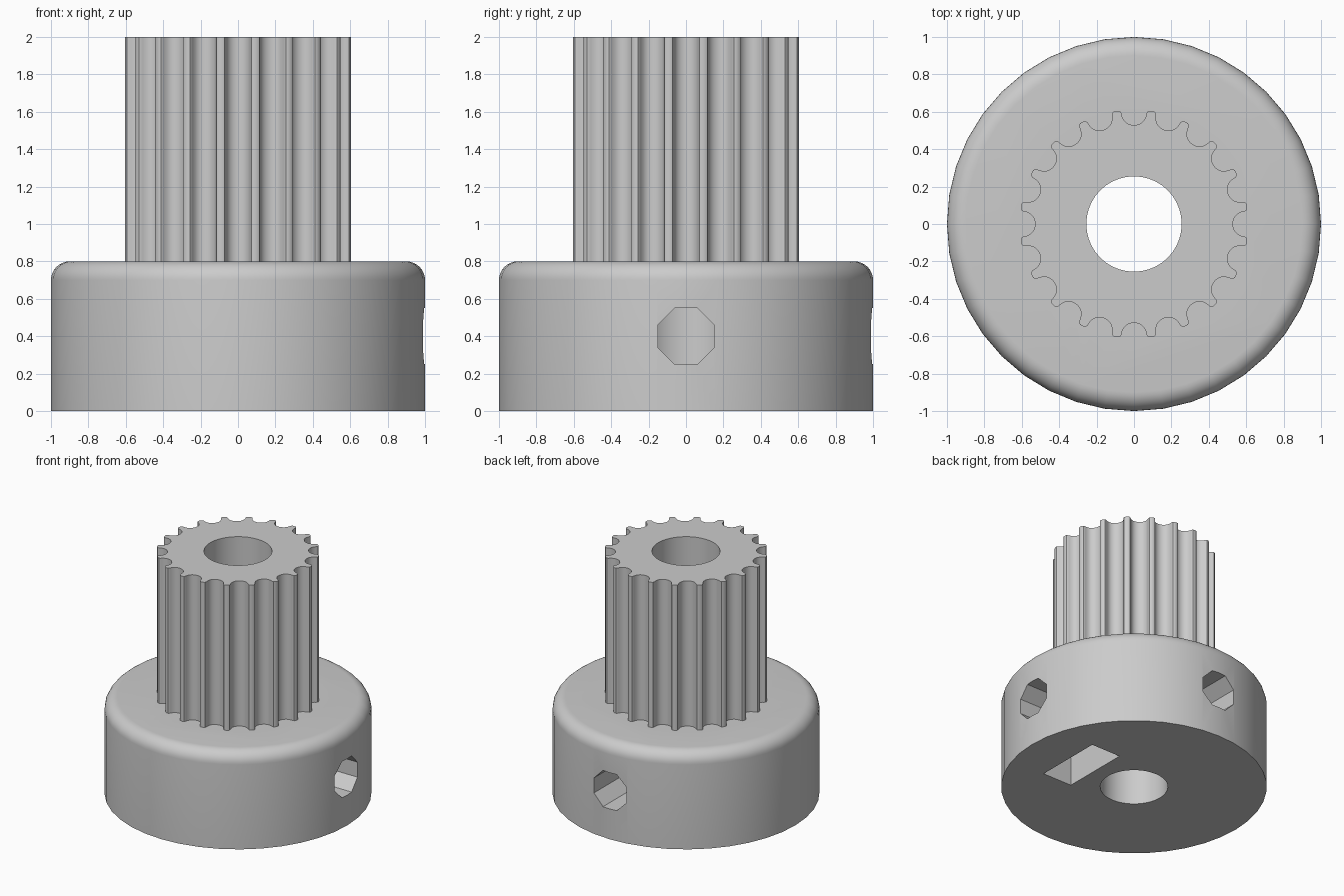
import bpy, bmesh
from math import pi, sin, cos, tau
from mathutils import Matrix, Vector

if "Cube" in bpy.data.objects:
    bpy.data.objects.remove(bpy.data.objects["Cube"], do_unlink=True)

grey = bpy.data.materials.new("plain_grey")
grey.use_nodes = True
colour = (0.6, 0.6, 0.6, 1)
grey.diffuse_color = colour
grey.node_tree.nodes["Principled BSDF"].inputs["Base Color"].default_value = colour


def finish(name, bm):
    bmesh.ops.recalc_face_normals(bm, faces=bm.faces)
    mesh = bpy.data.meshes.new(name)
    bm.to_mesh(mesh)
    bm.free()
    mesh.materials.append(grey)
    ob = bpy.data.objects.new(name, mesh)
    bpy.context.collection.objects.link(ob)
    return ob


def prism(name, outline, low, high, matrix=Matrix()):
    """Closed outline extruded along local z, then placed by matrix."""
    bm = bmesh.new()
    face = bm.faces.new([bm.verts.new((x, y, low)) for x, y in outline])
    top = bmesh.ops.extrude_face_region(bm, geom=[face])["geom"]
    moved = [v for v in top if isinstance(v, bmesh.types.BMVert)]
    bmesh.ops.translate(bm, verts=moved, vec=(0, 0, high - low))
    bm.transform(matrix)
    return finish(name, bm)


def ring(radius, count, offset=0.0):
    return [(radius * cos(offset + tau * i / count),
             radius * sin(offset + tau * i / count)) for i in range(count)]


def combine(target, tool, operation):
    mod = target.modifiers.new(operation, 'BOOLEAN')
    mod.operation, mod.solver, mod.object = operation, 'EXACT', tool
    bpy.context.view_layer.objects.active = target
    bpy.ops.object.modifier_apply(modifier=mod.name)
    bpy.data.objects.remove(tool, do_unlink=True)


# Flange: drum with a rounded upper rim
SIDES, FILLET, HEIGHT = 40, 0.1, 0.8
levels = [(1, 0)] + [(1 - FILLET + FILLET * cos(a), HEIGHT - FILLET + FILLET * sin(a))
                     for a in (pi / 2 * i / 8 for i in range(9))]
bm = bmesh.new()
rows = [[bm.verts.new((x, y, z)) for x, y in ring(r, SIDES)] for r, z in levels]
for a, b in zip(rows, rows[1:]):
    for i in range(SIDES):
        j = (i + 1) % SIDES
        bm.faces.new((a[i], a[j], b[j], b[i]))
bm.faces.new(rows[0])
bm.faces.new(rows[-1])
pulley = finish("toothed_pulley", bm)

# Toothed shaft: rounded grooves repeated around a cylinder
TEETH, RADIUS = 20, 0.611
half = [(.0847, 0), (.0735, .0037), (.0678, .013), (.0656, .0238), (.062, .0343),
        (.0572, .0444), (.0512, .054), (.0406, .0637), (.0282, .0707), (.0144, .075)]
groove = half + [(0, .0764)] + [(-x, d) for x, d in reversed(half)]
lip = (RADIUS ** 2 - half[0][0] ** 2) ** 0.5
outline = []
for t in range(TEETH):
    turn = Matrix.Rotation(tau * t / TEETH, 2)
    outline += [tuple(turn @ Vector((lip - d, -x))) for x, d in groove]
combine(pulley, prism("toothed_shaft", outline, 0.6, 2.0), 'UNION')

# Axle bore
combine(pulley, prism("bore_cutter", ring(0.255, SIDES), -0.2, 2.2), 'DIFFERENCE')

# Set screw holes and captive nut slots on the +x and +y sides
FLAT, MID = 0.285, 0.4
shoulder, peak = MID + FLAT * 0.577, MID + FLAT * 1.155
slot = [(-FLAT, -0.1), (FLAT, -0.1), (FLAT, shoulder), (0, peak), (-FLAT, shoulder)]
outward = Matrix(((0, 0, 1, 0), (1, 0, 0, 0), (0, 1, 0, 0), (0, 0, 0, 1)))
for angle in (0, pi / 2):
    side = Matrix.Rotation(angle, 4, 'Z') @ outward
    combine(pulley, prism("nut_cutter", slot, 0.382, 0.65, side), 'DIFFERENCE')
    screw = prism("screw_cutter", ring(0.162, 8, pi / 8), 0.1, 1.2,
                  side @ Matrix.Translation((0, MID, 0)))
    combine(pulley, screw, 'DIFFERENCE')

# Smooth shading with crisp edges
bpy.ops.object.select_all(action='DESELECT')
pulley.select_set(True)
bpy.context.view_layer.objects.active = pulley
bpy.ops.object.shade_smooth_by_angle(angle=pi / 6)
